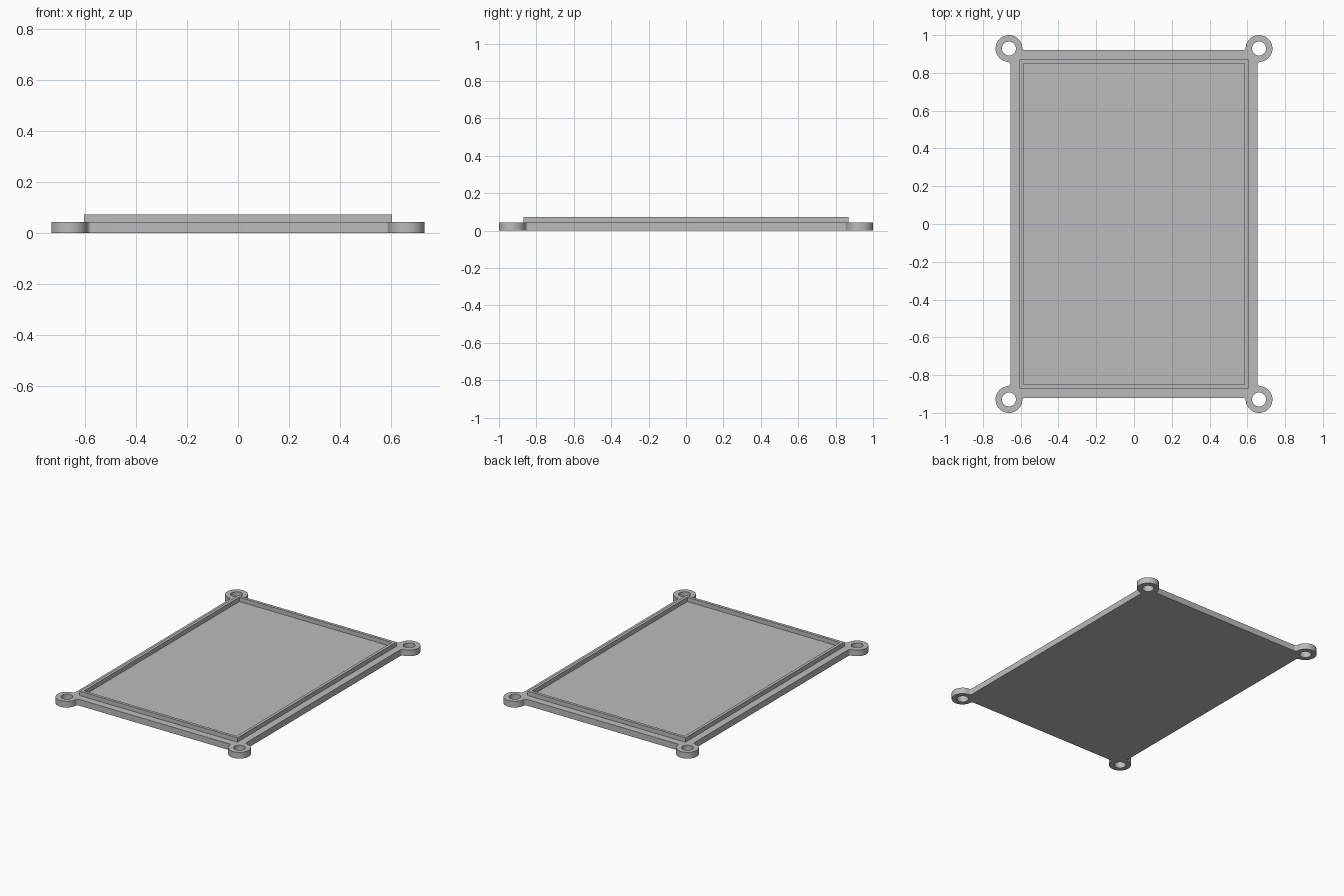
import bpy, bmesh, math
from mathutils import Vector

cube = bpy.data.objects.get("Cube")
if cube:
    bpy.data.objects.remove(cube)

grey = bpy.data.materials.new("light_grey")
grey.use_nodes = True
colour = (0.5, 0.5, 0.5, 1)
grey.diffuse_color = colour
grey.node_tree.nodes["Principled BSDF"].inputs["Base Color"].default_value = colour

PLATE = Vector((0.655, 0.92))     # half size of the plate
EAR = Vector((0.662, 0.929))      # screw ear centre
EAR_R, HOLE_R, FILLET = 0.071, 0.037, 0.015
PLATE_TOP, RIM_TOP = 0.043, 0.073


def arc(centre, radius, start, end, steps):
    return [centre + radius * Vector((math.cos(a), math.sin(a)))
            for a in (start + (end - start) * i / steps for i in range(steps + 1))]


def angle(v):
    return math.atan2(v.y, v.x)


def rectangle(hx, hy):
    return [Vector(p) for p in ((hx, hy), (-hx, hy), (-hx, -hy), (hx, -hy))]


def extrude_outlines(name, outlines, bottom, top):
    """Flat shape with holes, extruded between two heights."""
    curve = bpy.data.curves.new(name, "CURVE")
    curve.dimensions = "2D"
    curve.fill_mode = "BOTH"
    curve.extrude = (top - bottom) / 2
    for points in outlines:
        spline = curve.splines.new("POLY")
        spline.points.add(len(points) - 1)
        for point, p in zip(spline.points, points):
            point.co = (p.x, p.y, 0, 1)
        spline.use_cyclic_u = True
    helper = bpy.data.objects.new(name + "_outline", curve)
    bpy.context.collection.objects.link(helper)
    bpy.context.view_layer.update()
    mesh = bpy.data.meshes.new_from_object(
        helper.evaluated_get(bpy.context.evaluated_depsgraph_get()))
    bpy.data.objects.remove(helper)
    bm = bmesh.new()
    bm.from_mesh(mesh)
    bmesh.ops.remove_doubles(bm, verts=bm.verts, dist=1e-5)
    bmesh.ops.translate(bm, verts=bm.verts, vec=(0, 0, (top + bottom) / 2))
    bmesh.ops.recalc_face_normals(bm, faces=bm.faces)
    bm.to_mesh(mesh)
    bm.free()
    mesh.materials.clear()
    mesh.materials.append(grey)
    obj = bpy.data.objects.new(name, mesh)
    bpy.context.collection.objects.link(obj)
    bpy.ops.object.select_all(action="DESELECT")
    obj.select_set(True)
    bpy.context.view_layer.objects.active = obj
    bpy.ops.object.shade_smooth_by_angle(angle=math.radians(30))
    return obj


# One corner of the plate: fillet, round ear, fillet
reach = EAR_R + FILLET
fx, fy = PLATE.x + FILLET, PLATE.y + FILLET
side = Vector((fx, EAR.y - math.sqrt(reach ** 2 - (fx - EAR.x) ** 2)))
end = Vector((EAR.x - math.sqrt(reach ** 2 - (fy - EAR.y) ** 2), fy))
corner = (arc(side, FILLET, math.pi, angle(EAR - side), 8)
          + arc(EAR, EAR_R, angle(side - EAR), angle(end - EAR), 48)[1:]
          + arc(end, FILLET, angle(EAR - end), -math.pi / 2, 8)[1:])

# Plate with four ears and screw holes
outline, holes = [], []
for sx, sy in ((1, 1), (-1, 1), (-1, -1), (1, -1)):
    points = [Vector((p.x * sx, p.y * sy)) for p in corner]
    outline += points if sx * sy > 0 else points[::-1]
    holes.append(arc(Vector((EAR.x * sx, EAR.y * sy)), HOLE_R,
                     0, math.tau, 40)[:-1])
extrude_outlines("lid_plate", [outline] + holes, 0, PLATE_TOP)

# Raised locating rim, slightly sunk into the plate
extrude_outlines("locating_rim",
                 [rectangle(0.605, 0.87), rectangle(0.585, 0.85)],
                 PLATE_TOP - 0.003, RIM_TOP)
